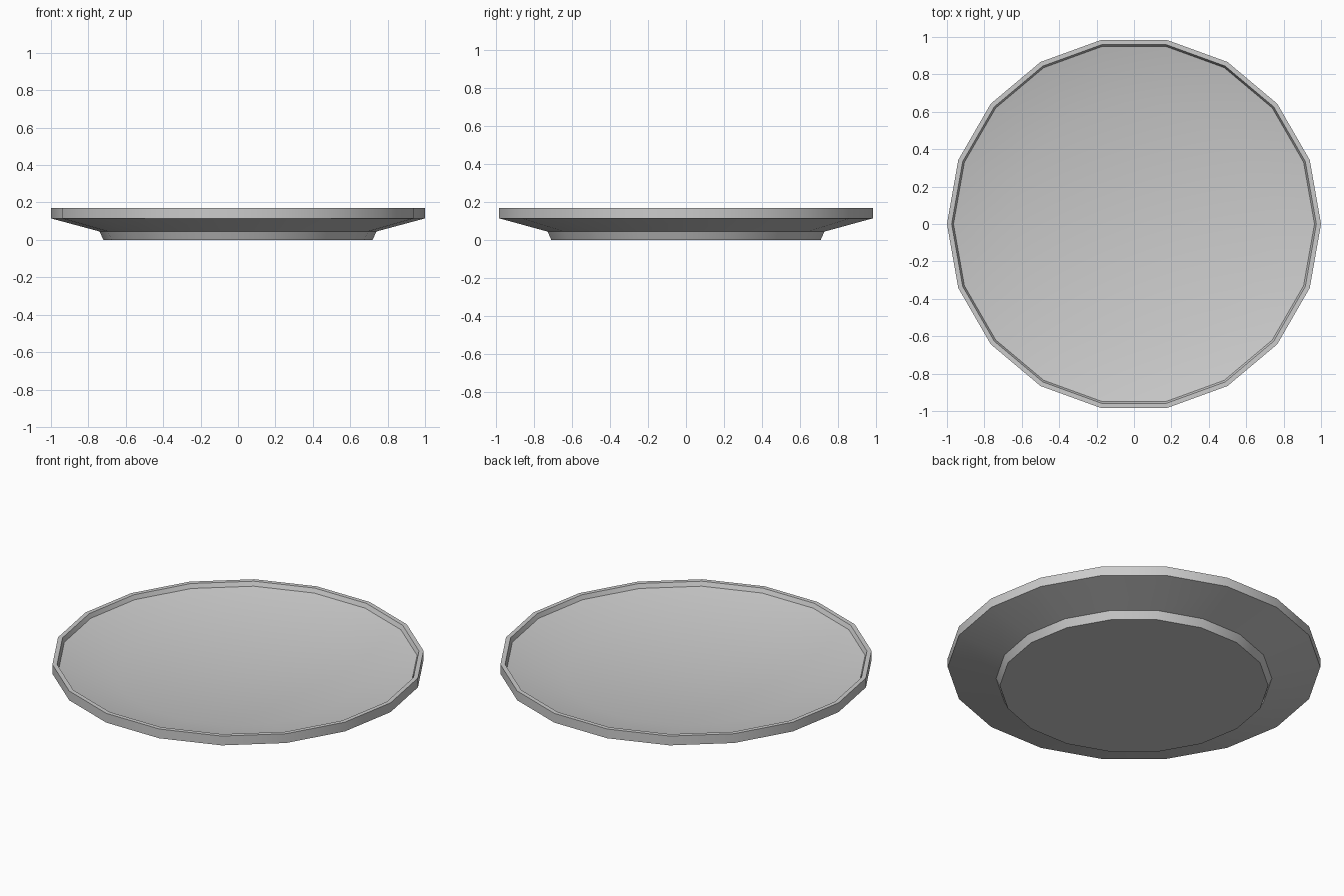
import bpy, bmesh, math
from mathutils import Matrix

cube = bpy.data.objects.get("Cube")
if cube:
    bpy.data.objects.remove(cube, do_unlink=True)

SIDES = 18

# Plain grey glaze
grey = bpy.data.materials.new("grey_ceramic")
grey.use_nodes = True
colour = (0.6, 0.6, 0.6, 1)
grey.diffuse_color = colour
grey.node_tree.nodes["Principled BSDF"].inputs["Base Color"].default_value = colour

# Radius and height from underside centre, over the rim, to the well centre
profile = [(0, 0), (0.72, 0), (0.74, 0.045), (1, 0.115), (1, 0.17),
           (0.975, 0.17), (0.965, 0.145), (0.66, 0.075), (0, 0.06)]

# Plate: spin the profile around the upright axis
bm = bmesh.new()
verts = [bm.verts.new((r, 0, z)) for r, z in profile]
edges = [bm.edges.new(pair) for pair in zip(verts, verts[1:])]
bmesh.ops.spin(bm, geom=verts + edges, cent=(0, 0, 0), axis=(0, 0, 1),
               angle=math.tau, steps=SIDES)
bmesh.ops.remove_doubles(bm, verts=bm.verts, dist=0.001)
bmesh.ops.recalc_face_normals(bm, faces=bm.faces)

mesh = bpy.data.meshes.new("plate")
bm.to_mesh(mesh)
bm.free()
mesh.materials.append(grey)
plate = bpy.data.objects.new("plate", mesh)
bpy.context.collection.objects.link(plate)

# Smooth around the plate, crisp at foot and rim
bpy.ops.object.select_all(action='DESELECT')
plate.select_set(True)
bpy.context.view_layer.objects.active = plate
bpy.ops.object.shade_smooth_by_angle(angle=math.radians(30))
